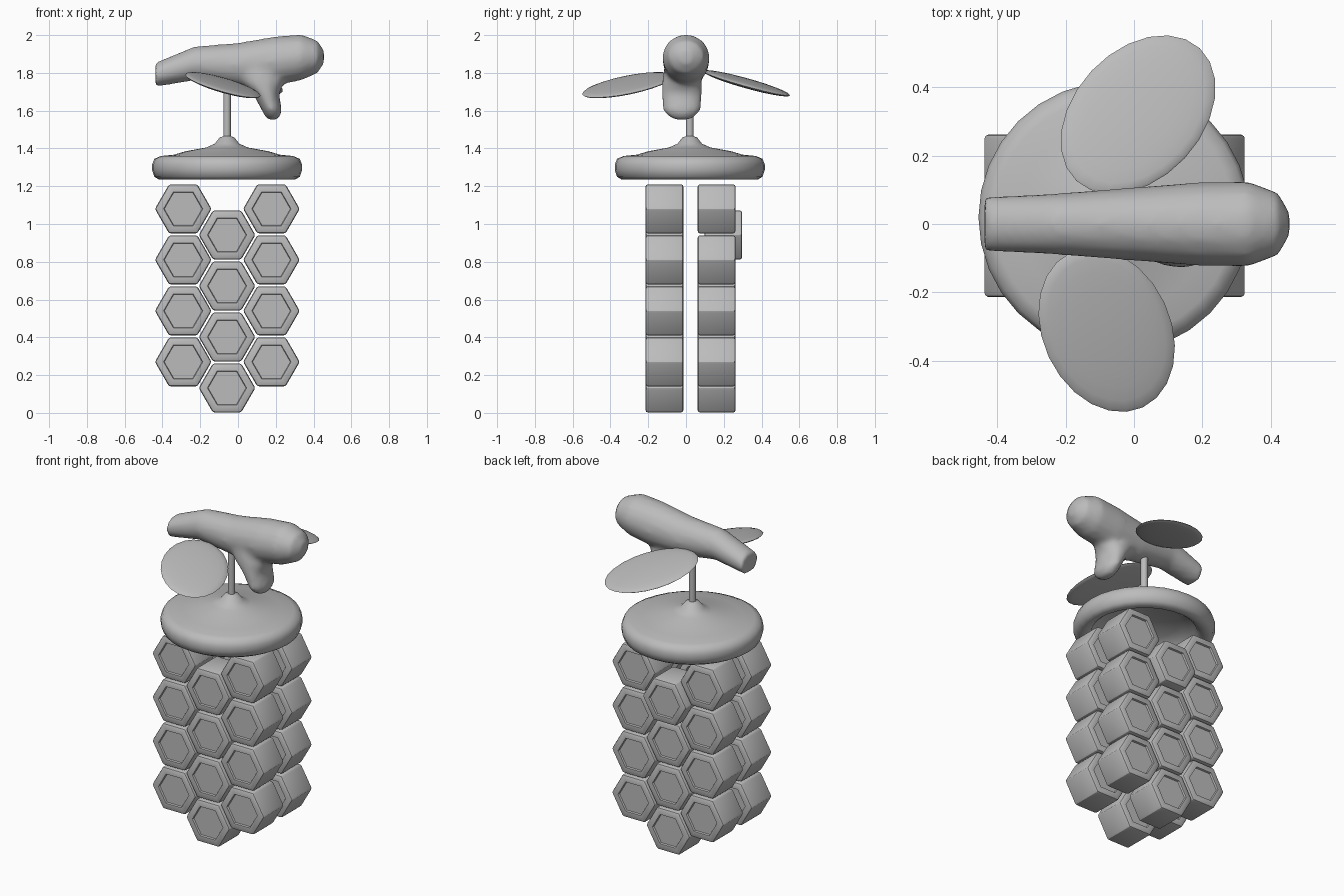
import bpy, bmesh, math
from mathutils import Vector

if "Cube" in bpy.data.objects:
    bpy.data.objects.remove(bpy.data.objects["Cube"], do_unlink=True)

GREY = (0.5, 0.5, 0.5, 1)
grey = bpy.data.materials.new("plain_grey")
grey.use_nodes = True
grey.diffuse_color = GREY
grey.node_tree.nodes["Principled BSDF"].inputs["Base Color"].default_value = GREY


def add_object(name, mesh, location=(0, 0, 0)):
    obj = bpy.data.objects.new(name, mesh)
    obj.location = location
    bpy.context.scene.collection.objects.link(obj)
    return obj


def finish(bm, name, smooth_angle=None):
    bmesh.ops.recalc_face_normals(bm, faces=bm.faces)
    mesh = bpy.data.meshes.new(name)
    bm.to_mesh(mesh)
    bm.free()
    mesh.materials.append(grey)
    obj = add_object(name, mesh)
    if smooth_angle:
        bpy.ops.object.select_all(action="DESELECT")
        obj.select_set(True)
        bpy.context.view_layer.objects.active = obj
        bpy.ops.object.shade_smooth_by_angle(angle=math.radians(smooth_angle))
    return obj


def loft(bm, rings):
    """Skin closed rings of points and cap both ends."""
    loops = [[bm.verts.new(p) for p in ring] for ring in rings]
    n = len(loops[0])
    for a, b in zip(loops, loops[1:]):
        for i in range(n):
            bm.faces.new((a[i], a[(i + 1) % n], b[(i + 1) % n], b[i]))
    bm.faces.new(loops[0])
    bm.faces.new(loops[-1])


def circle(n):
    return [(math.cos(math.tau * i / n), math.sin(math.tau * i / n)) for i in range(n)]


# Honeycomb cells: bevelled hexagonal prisms with sunken caps
bm = bmesh.new()
loft(bm, [[(0.15 * c, y, 0.15 * s) for c, s in circle(6)] for y in (-0.1, 0.1)])
bmesh.ops.recalc_face_normals(bm, faces=bm.faces)
bmesh.ops.bevel(bm, geom=bm.edges[:], offset=0.012, segments=2, profile=0.5,
                affect="EDGES")
caps = [f for f in bm.faces if abs(f.normal.y) > 0.99 and f.calc_area() > 0.01]
bmesh.ops.inset_individual(bm, faces=caps, thickness=0.032)
bmesh.ops.inset_individual(bm, faces=caps, thickness=0.004, depth=-0.01)
cell = finish(bm, "cell_pattern", 25)
cell_mesh = cell.data
bpy.data.objects.remove(cell)

for side, y in (("front", -0.114), ("back", 0.162)):
    for column, x, low in (("right", -0.29, 0.27), ("middle", -0.058, 0.132),
                           ("left", 0.177, 0.27)):
        for row in range(4):
            loose = side == "back" and column == "middle" and row == 3
            add_object(f"{side}_{column}_cell_{row + 1}", cell_mesh,
                       (x, y + 0.035 * loose, low + 0.27 * row))

# Domed base with hollow underside, flowing into the stem
profile = [(0.001, 1.37), (0.2, 1.34), (0.28, 1.3), (0.3, 1.26), (0.325, 1.24),
           (0.36, 1.235), (0.385, 1.25), (0.397, 1.285), (0.397, 1.315),
           (0.385, 1.345), (0.35, 1.36), (0.28, 1.367), (0.22, 1.385),
           (0.11, 1.405), (0.065, 1.425), (0.04, 1.457), (0.02, 1.465),
           (0.02, 1.8)]
bm = bmesh.new()
loft(bm, [[(r * c - 0.058, r * s + 0.02, z) for c, s in circle(32)]
          for r, z in profile])
finish(bm, "base_and_stem", 50)

# Body along x, with a lower lump, fused into one smooth skin
bm = bmesh.new()
body = [(-0.437, 1.79, 0.064, 0.08), (-0.23, 1.85, 0.09, 0.09),
        (0, 1.843, 0.116, 0.108), (0.19, 1.862, 0.13, 0.123),
        (0.335, 1.882, 0.122, 0.125), (0.42, 1.885, 0.087, 0.093),
        (0.455, 1.885, 0.035, 0.035)]
loft(bm, [[(x, ry * c, z + rz * s) for c, s in circle(16)]
          for x, z, rz, ry in body])
lump = [(1.85, 0.1, 0.14, 0.09), (1.75, 0.125, 0.12, 0.105),
        (1.69, 0.148, 0.07, 0.108), (1.6, 0.18, 0.053, 0.1),
        (1.565, 0.183, 0.038, 0.065), (1.55, 0.183, 0.015, 0.03)]
loft(bm, [[(x + rx * c, ry * s - 0.022, z) for c, s in circle(16)]
          for z, x, rx, ry in lump])
torso = finish(bm, "body")
fuse = torso.modifiers.new("fuse", "REMESH")
fuse.mode = "VOXEL"
fuse.voxel_size = 0.015
fuse.use_smooth_shade = True
relax = torso.modifiers.new("relax", "SMOOTH")
relax.factor = 0.5
relax.iterations = 6


# Wings: thin tilted ellipsoids
def wing(name, center, length, width, angle, slope_x, slope_y):
    bm = bmesh.new()
    bmesh.ops.create_uvsphere(bm, u_segments=24, v_segments=12, radius=1)
    ca, sa = math.cos(math.radians(angle)), math.sin(math.radians(angle))
    for v in bm.verts:
        a, b = v.co.x * length, v.co.y * width
        x, y = a * ca - b * sa, a * sa + b * ca
        tilt = slope_x * x + slope_y * y
        v.co = Vector(center) + Vector((x, y, tilt + 0.022 * v.co.z))
    finish(bm, name, 80)


wing("right_wing", (-0.08, -0.31, 1.735), 0.25, 0.187, -65, -0.24, 0.15)
wing("left_wing", (0.012, 0.32, 1.745), 0.265, 0.187, 47, -0.08, -0.25)
